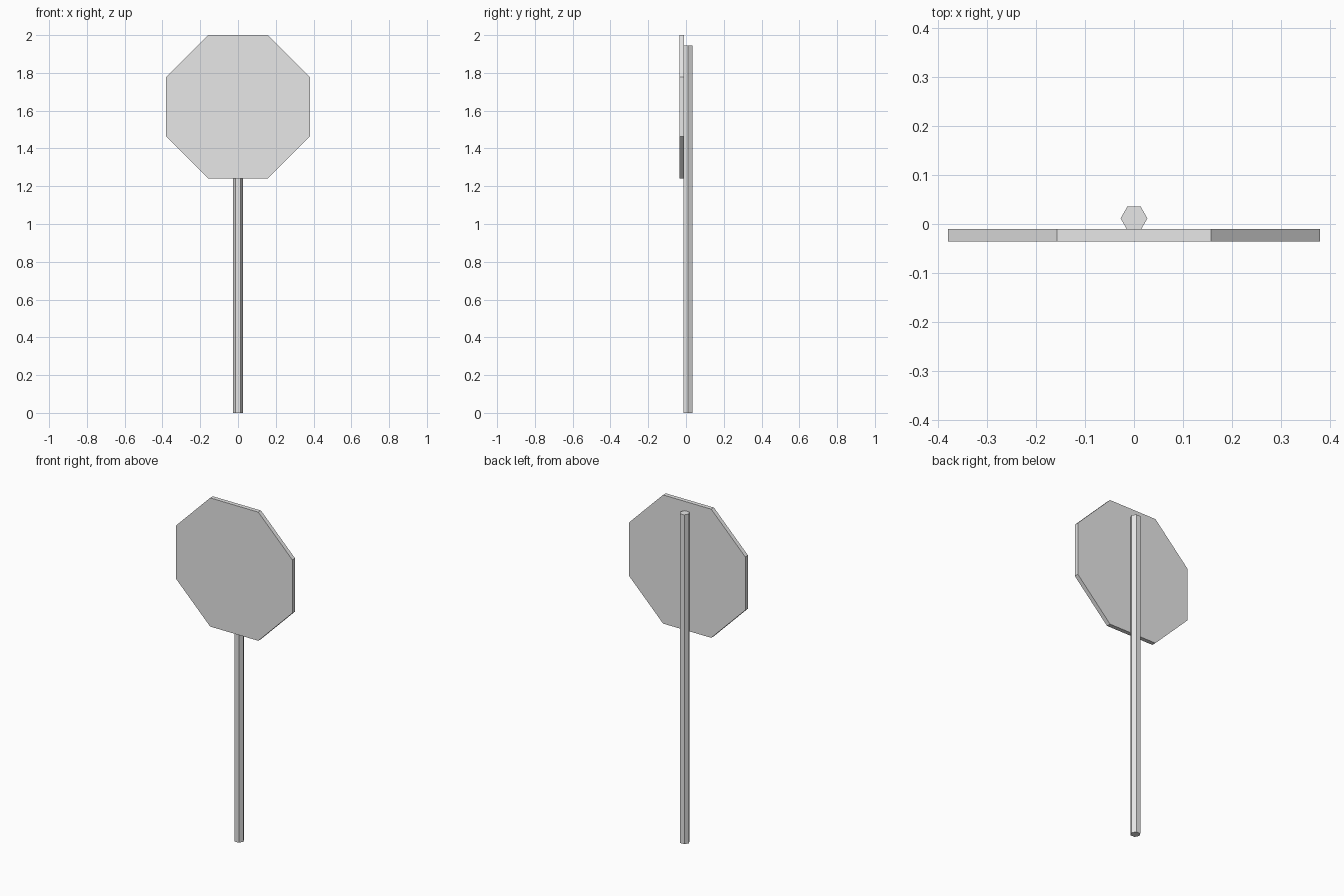
import bpy
import math
from mathutils import Matrix

cube = bpy.data.objects.get("Cube")
if cube:
    bpy.data.objects.remove(cube, do_unlink=True)

# Plain grey for the whole model
grey = bpy.data.materials.new("plain_grey")
grey.use_nodes = True
colour = (0.8, 0.8, 0.8, 1.0)
grey.diffuse_color = colour
grey.node_tree.nodes["Principled BSDF"].inputs["Base Color"].default_value = colour


def prism(name, sides, radius, depth, location, turn):
    """Flat-shaded prism with its transform baked into the mesh."""
    bpy.ops.mesh.primitive_cylinder_add(vertices=sides, radius=radius, depth=depth)
    obj = bpy.context.object
    obj.name = name
    obj.data.transform(Matrix.Translation(location) @ turn)
    obj.data.materials.append(grey)
    return obj


# Octagonal plate, flat edges at top, bottom and sides, facing the front
plate_half = 0.38
plate_turn = Matrix.Rotation(math.pi / 2, 4, 'X') @ Matrix.Rotation(math.pi / 8, 4, 'Z')
prism("sign_plate", 8, plate_half / math.cos(math.pi / 8), 0.025,
      (0, -0.023, 2 - plate_half), plate_turn)

# Six-sided post behind the plate, corners pointing to the sides
post_height = 1.945
prism("post", 6, 0.0275, post_height, (0, 0.0115, post_height / 2),
      Matrix.Rotation(math.pi / 2, 4, 'Z'))
